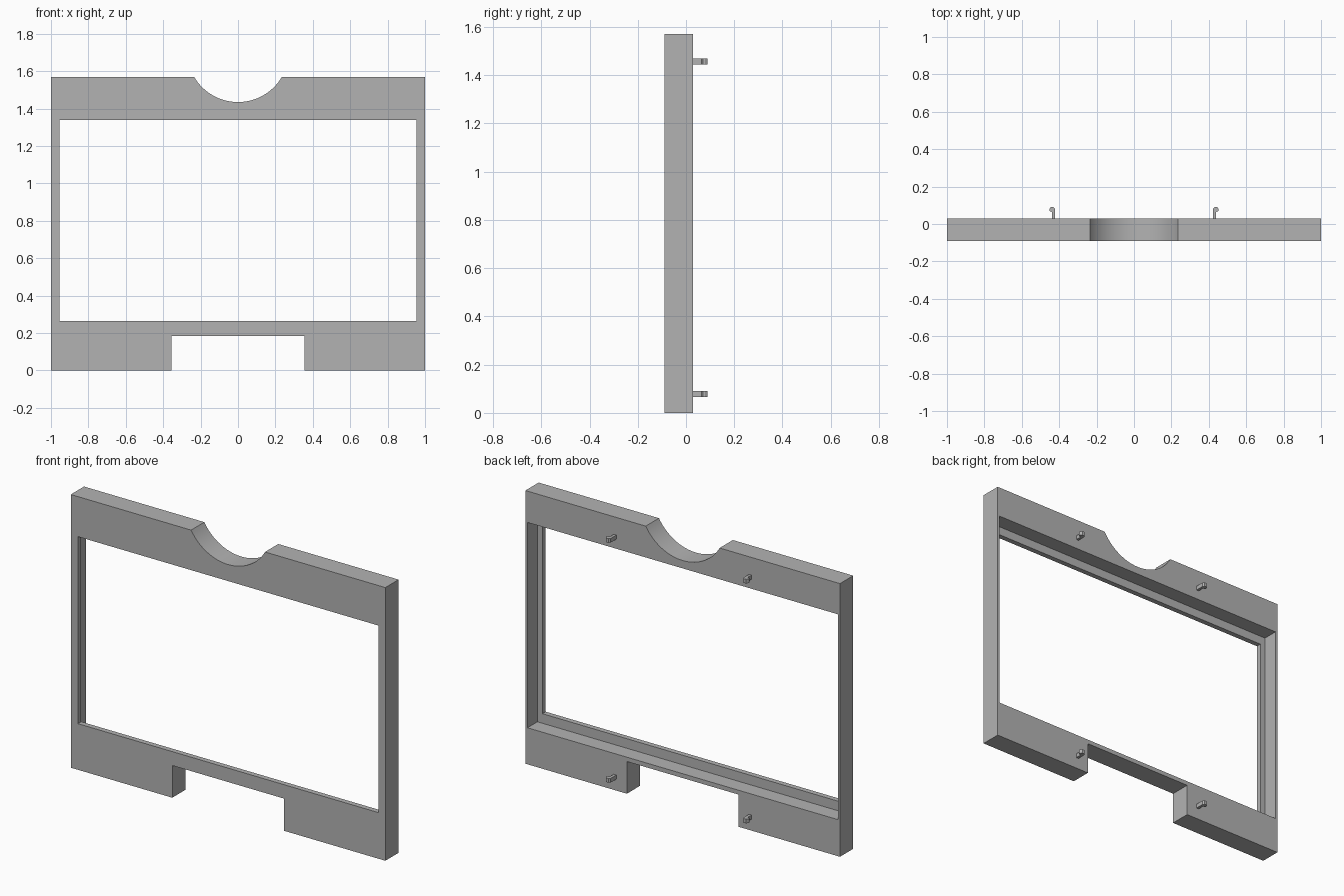
import bpy
import bmesh
from math import radians
from mathutils import Matrix

cube = bpy.data.objects.get("Cube")
if cube:
    bpy.data.objects.remove(cube, do_unlink=True)

grey = bpy.data.materials.new("light grey")
colour = (0.45, 0.45, 0.45, 1)
grey.use_nodes = True
grey.diffuse_color = colour
grey.node_tree.nodes["Principled BSDF"].inputs["Base Color"].default_value = colour

WIDTH, HEIGHT = 2.0, 1.57
FRONT, BACK = -0.09, 0.03
LEDGE = -0.06          # depth at which the rear rebate stops
OVER = 0.1             # how far cutters overshoot


def make_object(name, bm):
    bmesh.ops.recalc_face_normals(bm, faces=bm.faces)
    mesh = bpy.data.meshes.new(name)
    bm.to_mesh(mesh)
    bm.free()
    mesh.materials.append(grey)
    obj = bpy.data.objects.new(name, mesh)
    bpy.context.collection.objects.link(obj)
    return obj


def block(name, half_width, y0, y1, z0, z1):
    bm = bmesh.new()
    size = Matrix.Diagonal((2 * half_width, y1 - y0, z1 - z0, 1))
    place = Matrix.Translation((0, (y0 + y1) / 2, (z0 + z1) / 2))
    bmesh.ops.create_cube(bm, size=1, matrix=place @ size)
    return make_object(name, bm)


def cylinder_y(name, radius, z, y0, y1):
    bm = bmesh.new()
    place = Matrix.Translation((0, (y0 + y1) / 2, z)) @ Matrix.Rotation(radians(90), 4, 'X')
    bmesh.ops.create_cone(bm, cap_ends=True, segments=96, radius1=radius,
                          radius2=radius, depth=y1 - y0, matrix=place)
    return make_object(name, bm)


def cut(target, cutter):
    cutter.hide_render = True
    mod = target.modifiers.new("cut", 'BOOLEAN')
    mod.operation = 'DIFFERENCE'
    mod.solver = 'EXACT'
    mod.object = cutter
    bpy.context.view_layer.objects.active = target
    bpy.ops.object.modifier_apply(modifier=mod.name)
    bpy.data.objects.remove(cutter, do_unlink=True)


# Frame: slab with window, rear rebate, bottom notch and finger scoop
frame = block("frame", WIDTH / 2, FRONT, BACK, 0, HEIGHT)
cut(frame, block("window_cutter", 0.955, FRONT - OVER, BACK + OVER, 0.265, 1.34))
cut(frame, block("rebate_cutter", 0.987, LEDGE, BACK + OVER, 0.21, 1.39))
cut(frame, block("notch_cutter", 0.355, FRONT - OVER, BACK + OVER, -OVER, 0.185))
cut(frame, cylinder_y("scoop_cutter", 0.272, 1.707, FRONT - OVER, BACK + OVER))

bpy.ops.object.select_all(action='DESELECT')
frame.select_set(True)
bpy.context.view_layer.objects.active = frame
bpy.ops.object.shade_smooth_by_angle(angle=radians(30))

# Clips: small hooked pegs on the back, hooks facing outwards
CLIP = [(0.422, BACK), (0.438, BACK), (0.438, 0.064), (0.453, 0.07),
        (0.453, 0.078), (0.445, 0.09), (0.43, 0.09), (0.422, 0.082)]


def clip(name, side, z, height=0.024):
    bm = bmesh.new()
    face = bm.faces.new([bm.verts.new((side * x, y, z)) for x, y in CLIP])
    grown = bmesh.ops.extrude_face_region(bm, geom=[face])["geom"]
    top = [v for v in grown if isinstance(v, bmesh.types.BMVert)]
    bmesh.ops.translate(bm, verts=top, vec=(0, 0, height))
    return make_object(name, bm)


for level, z in (("lower", 0.066), ("upper", 1.445)):
    for side_name, side in (("left", 1), ("right", -1)):
        clip(f"{level}_{side_name}_clip", side, z)
